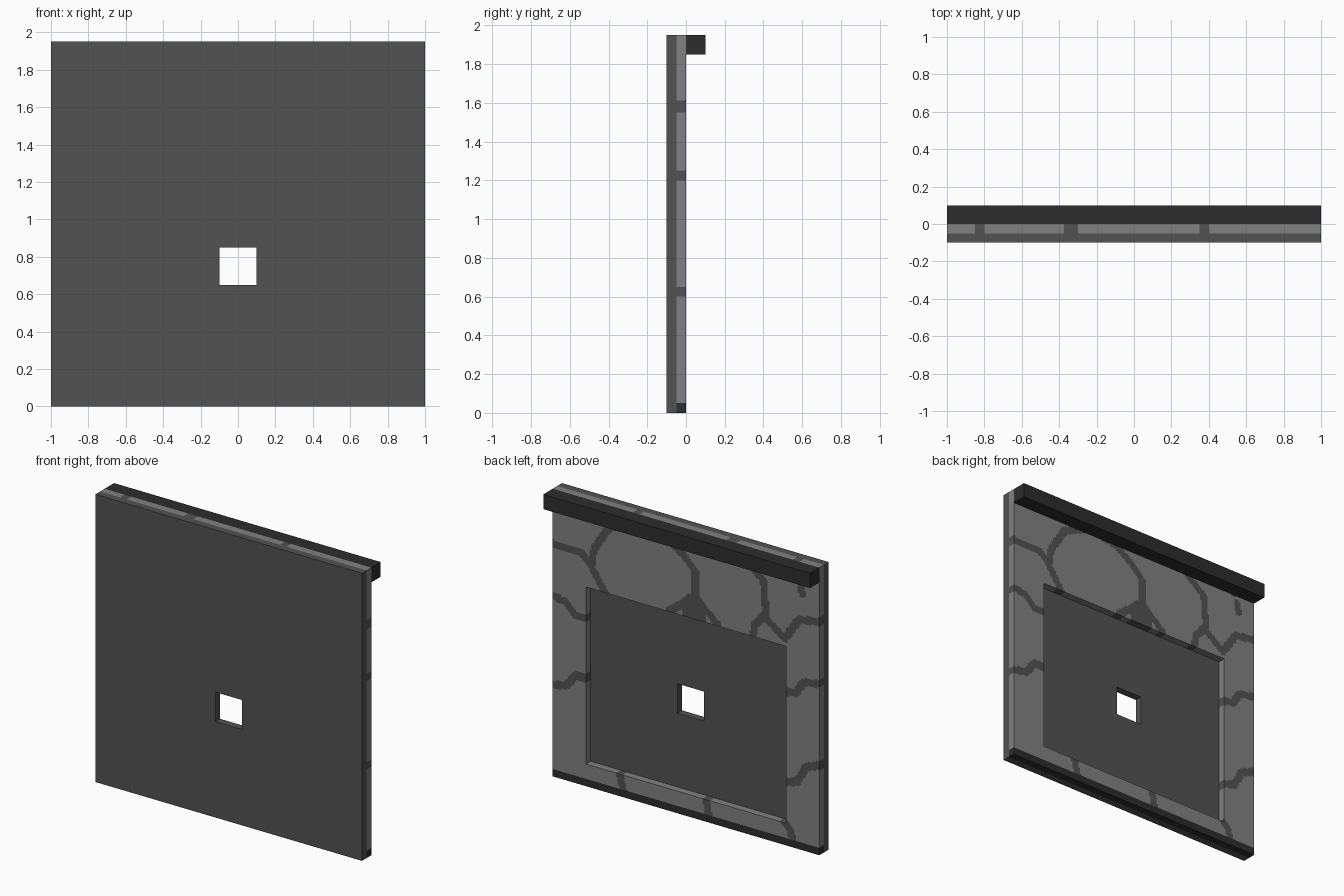
import bpy, bmesh
from mathutils import Vector

if "Cube" in bpy.data.objects:
    bpy.data.objects.remove(bpy.data.objects["Cube"])


def material(name, v):
    m = bpy.data.materials.new(name)
    m.diffuse_color = (v, v, v, 1)
    m.use_nodes = True
    m.node_tree.nodes["Principled BSDF"].inputs["Base Color"].default_value = m.diffuse_color
    return m


panel_grey = material("panel dark grey", 0.085)
stone_grey = material("stone light grey", 0.22)
bar_black = material("bar near black", 0.026)


def plate(name, xs, zs, y_front, y_back, mats, hole=None, rule=None):
    """Slab in the xz plane from cut lists, with an optional rectangular hole
    and an optional rule giving each face's material from its centre."""
    bm = bmesh.new()
    grid = [[bm.verts.new((x, y_back, z)) for z in zs] for x in xs]
    for i in range(len(xs) - 1):
        for j in range(len(zs) - 1):
            cx, cz = (xs[i] + xs[i + 1]) / 2, (zs[j] + zs[j + 1]) / 2
            if hole and hole[0] < cx < hole[1] and hole[2] < cz < hole[3]:
                continue
            bm.faces.new((grid[i][j], grid[i][j + 1], grid[i + 1][j + 1], grid[i + 1][j]))
    for v in [v for v in bm.verts if not v.link_faces]:
        bm.verts.remove(v)
    back = bm.faces[:]
    front = bmesh.ops.extrude_face_region(bm, geom=back, use_keep_orig=True)
    for v in front["geom"]:
        if isinstance(v, bmesh.types.BMVert):
            v.co.y = y_front
    bmesh.ops.recalc_face_normals(bm, faces=bm.faces[:])
    if rule:
        for f in bm.faces:
            c = f.calc_center_median()
            f.material_index = rule(c.x, c.z)
    me = bpy.data.meshes.new(name)
    bm.to_mesh(me)
    bm.free()
    for m in mats:
        me.materials.append(m)
    ob = bpy.data.objects.new(name, me)
    bpy.context.collection.objects.link(ob)
    return ob


# Mortar joints between the stones, as (x, z) paths
joints = [
    [(1, 1.58), (.78, 1.57), (.71, 1.5), (.6, 1.34)],
    [(.375, 1.95), (.375, 1.89), (.58, 1.8), (.69, 1.62), (.71, 1.5)],
    [(.375, 1.89), (.15, 1.85), (.03, 1.77), (-.07, 1.67), (-.07, 1.5)],
    [(.12, 1.36), (-.07, 1.5), (-.24, 1.36)],
    [(-.325, 1.95), (-.43, 1.87), (-.58, 1.75), (-.6, 1.53), (-.52, 1.44), (-.5, 1.34)],
    [(-.825, 1.95), (-.83, 1.86)],
    [(-.86, 1.8), (-.87, 1.74)],
    [(-1, 1.58), (-.85, 1.56), (-.74, 1.4), (-.6, 1.5)],
    [(1, 1.225), (.9, 1.21), (.83, 1.14), (.7, 1.13)],
    [(1, .625), (.9, .64), (.83, .73), (.7, .73)],
    [(-1, 1.16), (-.88, 1.14), (-.82, 1.05), (-.7, 1.04)],
    [(-1, .61), (-.9, .57), (-.83, .45), (-.7, .42)],
    [(.5, .16), (.47, .05)],
    [(-.15, .16), (-.17, .05)],
    [(-.73, .16), (-.78, .12), (-.8, .05)],
]
segments = [(Vector(a), Vector(b), .027) for p in joints for a, b in zip(p, p[1:])]
segments.append((Vector((-.06, 1.43)), Vector((-.06, 1.34)), .09))   # wide joint


def stone_or_mortar(x, z):
    p = Vector((x, z))
    for a, b, r in segments:
        d = b - a
        t = max(0, min(1, (p - a).dot(d) / d.length_squared))
        if (p - a - d * t).length < r:
            return 1
    return 0


# Front panel with the small square window
plate("front_panel", [-1, -.1, .1, 1], [0, .65, .85, 1.95], -.1, -.05,
      [panel_grey], hole=(-.1, .1, .65, .85))

# Stone surround with the large recess
S = .0125
plate("stone_surround", [-1 + i * S for i in range(161)],
      [.05 + i * S for i in range(153)], -.05, 0,
      [stone_grey, panel_grey], hole=(-.75, .75, .15, 1.35), rule=stone_or_mortar)

# Bottom sill and projecting top bar
plate("bottom_sill", [-1, 1], [0, .05], -.05, 0, [bar_black])
plate("top_bar", [-1, 1], [1.85, 1.95], 0, .1, [bar_black])
